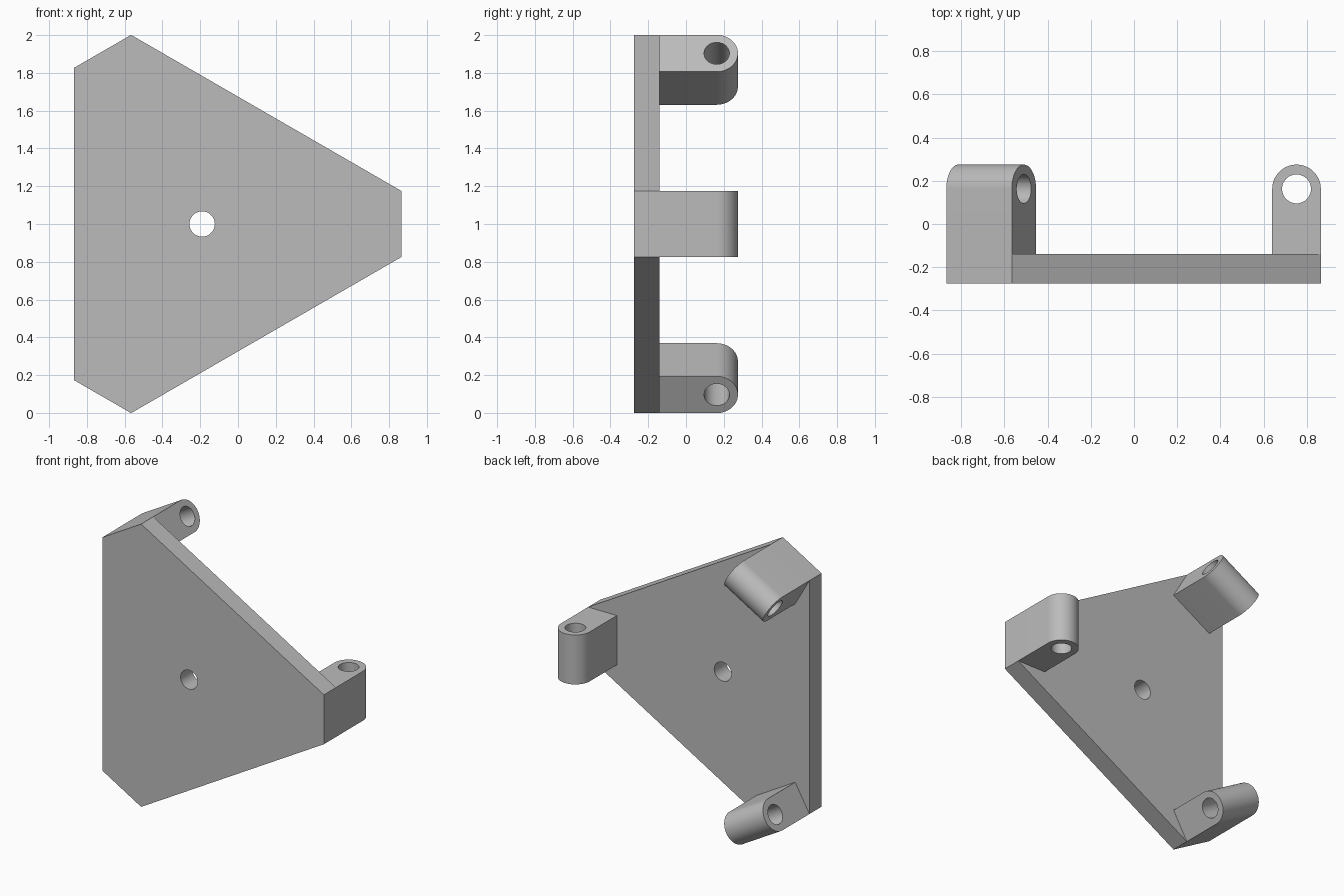
import bpy, bmesh, math
from mathutils import Matrix, Vector

if "Cube" in bpy.data.objects:
    bpy.data.objects.remove(bpy.data.objects["Cube"], do_unlink=True)

# Single plain grey
grey = bpy.data.materials.new("plain grey")
grey.use_nodes = True
colour = (0.5, 0.5, 0.5, 1)
grey.diffuse_color = colour
grey.node_tree.nodes["Principled BSDF"].inputs["Base Color"].default_value = colour

CENTRE = Vector((-0.19, 0, 1))    # axis of the three-fold symmetry
REACH = 1.055                     # centre to each blunt corner
HALF = 0.175                      # half width of a blunt corner
FRONT, BACK, TIP = -0.275, -0.14, 0.275
LUG = 0.225                       # lug thickness
HOLE = 0.067


def prism(name, outline, sweep):
    """Extrude a closed outline along a vector."""
    bm = bmesh.new()
    face = bm.faces.new([bm.verts.new(p) for p in outline])
    new = bmesh.ops.extrude_face_region(bm, geom=[face])["geom"]
    bmesh.ops.translate(bm, vec=sweep, verts=[v for v in new if isinstance(v, bmesh.types.BMVert)])
    bmesh.ops.recalc_face_normals(bm, faces=bm.faces)
    mesh = bpy.data.meshes.new(name)
    bm.to_mesh(mesh)
    bm.free()
    mesh.materials.append(grey)
    obj = bpy.data.objects.new(name, mesh)
    bpy.context.collection.objects.link(obj)
    return obj


def drill(obj, centre, axis):
    """Cut a round through hole, then drop the cutter."""
    bpy.ops.mesh.primitive_cylinder_add(vertices=48, radius=HOLE, depth=1, location=centre,
                                        rotation=Vector(axis).to_track_quat("Z", "Y").to_euler())
    cutter = bpy.context.object
    cutter.hide_render = True
    cutter.data.materials.append(grey)
    cut = obj.modifiers.new("hole", "BOOLEAN")
    cut.operation, cut.solver, cut.object = "DIFFERENCE", "EXACT", cutter
    bpy.ops.object.select_all(action="DESELECT")
    bpy.context.view_layer.objects.active = obj
    obj.select_set(True)
    bpy.ops.object.modifier_apply(modifier=cut.name)
    bpy.data.objects.remove(cutter, do_unlink=True)
    bpy.ops.object.shade_smooth_by_angle(angle=math.radians(30))


turns = [Matrix.Rotation(math.radians(120 * i), 4, "Y") for i in range(3)]

# Triangular plate with three blunt corners and a centre hole
corners = [CENTRE + turn @ Vector((REACH, FRONT, side * HALF)) for turn in turns for side in (1, -1)]
plate = prism("base_plate", corners, (0, BACK - FRONT, 0))
drill(plate, CENTRE, (0, 1, 0))

# Round-ended lug at each corner, with a cross hole
radius = LUG / 2
mid_x, mid_y = REACH - radius, TIP - radius
profile = [Vector((REACH, BACK, -HALF))]
for i in range(33):
    a = math.pi * i / 32
    profile.append(Vector((mid_x + radius * math.cos(a), mid_y + radius * math.sin(a), -HALF)))
profile.append(Vector((REACH - LUG, BACK, -HALF)))
for name, turn in zip(("left_lug", "lower_right_lug", "upper_right_lug"), turns):
    axis = turn @ Vector((0, 0, 1))
    lug = prism(name, [CENTRE + turn @ p for p in profile], axis * HALF * 2)
    drill(lug, CENTRE + turn @ Vector((mid_x, mid_y, 0)), axis)
